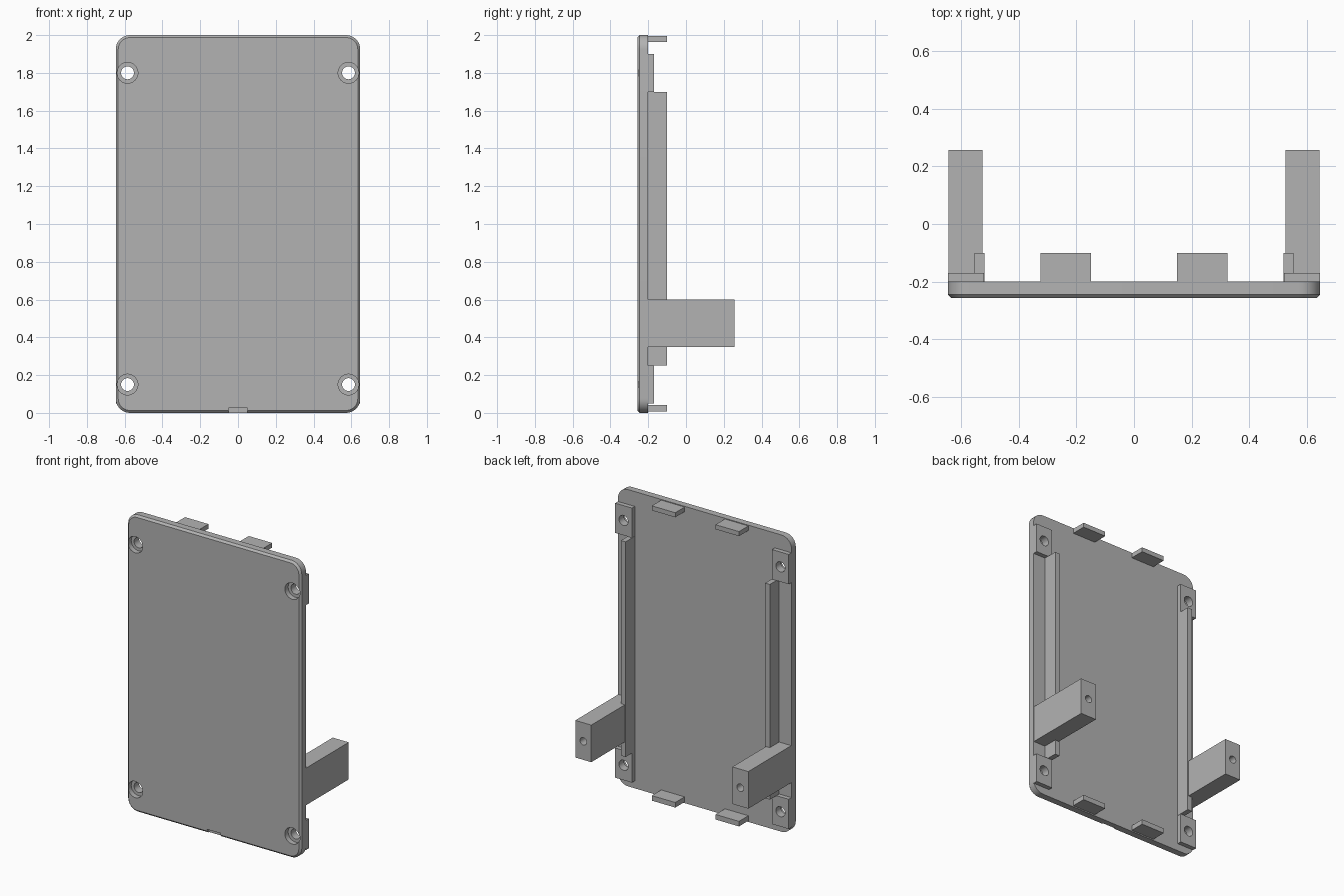
import bpy, bmesh, math
from mathutils import Matrix, Vector

cube = bpy.data.objects.get("Cube")
if cube:
    bpy.data.objects.remove(cube, do_unlink=True)

grey = bpy.data.materials.new("plain grey")
grey.use_nodes = True
COLOR = (0.45, 0.45, 0.45, 1)
grey.diffuse_color = COLOR
grey.node_tree.nodes["Principled BSDF"].inputs["Base Color"].default_value = COLOR

FRONT, BACK, PAD_BACK, RAIL_BACK, ARM_BACK = -0.258, -0.2, -0.17, -0.1, 0.258
HALF_W, HEIGHT = 0.647, 2.0


def finish(name, bm):
    mesh = bpy.data.meshes.new(name)
    bmesh.ops.recalc_face_normals(bm, faces=bm.faces)
    bm.to_mesh(mesh)
    bm.free()
    mesh.materials.append(grey)
    obj = bpy.data.objects.new(name, mesh)
    bpy.context.collection.objects.link(obj)
    return obj


def box(name, x, y, z):
    bm = bmesh.new()
    centre = Vector([(a + b) / 2 for a, b in (x, y, z)])
    size = Vector([abs(b - a) for a, b in (x, y, z)])
    place = Matrix.Translation(centre) @ Matrix.Diagonal(size).to_4x4()
    bmesh.ops.create_cube(bm, size=1, matrix=place)
    return finish(name, bm)


def rod(name, x, z, radius, y0, y1):
    bm = bmesh.new()
    place = Matrix.Translation((x, (y0 + y1) / 2, z)) @ Matrix.Rotation(math.pi / 2, 4, 'X')
    bmesh.ops.create_cone(bm, cap_ends=True, segments=32, radius1=radius, radius2=radius,
                          depth=y1 - y0, matrix=place)
    return finish(name, bm)


def cut(obj, cutters):
    bpy.context.view_layer.objects.active = obj
    for cutter in cutters:
        mod = obj.modifiers.new("cut", 'BOOLEAN')
        mod.operation, mod.solver, mod.object = 'DIFFERENCE', 'EXACT', cutter
        bpy.ops.object.modifier_apply(modifier=mod.name)


def outline(inset, y, radius=0.075, steps=8):
    # Rounded rectangle, shrunk by inset
    points = []
    for corner, (sx, sz) in enumerate([(1, 1), (-1, 1), (-1, -1), (1, -1)]):
        cx = sx * (HALF_W - radius)
        cz = HEIGHT / 2 + sz * (HEIGHT / 2 - radius)
        for i in range(steps + 1):
            a = math.pi / 2 * (corner + i / steps)
            r = radius - inset
            points.append((cx + r * math.cos(a), y, cz + r * math.sin(a)))
    return points


# Cover plate with a chamfered front edge
CHAMFER = 0.013
bm = bmesh.new()
rings = [[bm.verts.new(p) for p in outline(inset, y)]
         for inset, y in ((CHAMFER, FRONT), (0, FRONT + CHAMFER), (0, BACK))]
for a, b in zip(rings, rings[1:]):
    for i in range(len(a)):
        j = (i + 1) % len(a)
        bm.faces.new((a[i], a[j], b[j], b[i]))
bm.faces.new(rings[0])
bm.faces.new(rings[-1])
plate = finish("cover_plate", bm)

# Small pry notch in the bottom front edge
plate_cutters = [box("notch_cutter", (-0.05, 0.05), (FRONT - 0.1, FRONT + 0.02), (-0.1, 0.025))]
sockets = []
parts = [plate]
for side, sx in (("left", 1), ("right", -1)):
    # Screw pads, with stepped screw holes through pad and plate
    for level, z in (("lower", 0.15), ("upper", 1.8)):
        pad = box(f"{side}_{level}_screw_pad", (sx * 0.522, sx * HALF_W), (BACK, PAD_BACK), (z - 0.1, z + 0.1))
        hole = rod("screw_hole_cutter", sx * 0.585, z, 0.034, FRONT - 0.1, 0)
        bore = rod("screw_head_cutter", sx * 0.585, z, 0.055, FRONT - 0.1, FRONT + 0.035)
        cut(pad, [hole])
        plate_cutters += [bore, hole]
        parts.append(pad)
    # Long stiffening rail
    box(f"{side}_rail", (sx * 0.52, sx * 0.555), (BACK, RAIL_BACK), (0.25, 1.7))
    # Support arm with a screw hole in its end
    arm = box(f"{side}_support_arm", (sx * 0.526, sx * 0.645), (BACK, ARM_BACK), (0.35, 0.6))
    socket = rod("arm_hole_cutter", sx * 0.585, 0.475, 0.025, 0.05, ARM_BACK + 0.1)
    cut(arm, [socket])
    sockets.append(socket)
    parts.append(arm)
    # Locating tabs along the bottom and top edges
    for level, z in (("lower", (0.008, 0.042)), ("upper", (1.964, 1.995))):
        box(f"{side}_{level}_tab", (sx * 0.15, sx * 0.325), (BACK, RAIL_BACK), z)

cut(plate, plate_cutters)
for cutter in plate_cutters + sockets:
    bpy.data.objects.remove(cutter, do_unlink=True)

# Smooth the round walls, keep edges sharp
for obj in parts:
    bpy.ops.object.select_all(action='DESELECT')
    obj.select_set(True)
    bpy.context.view_layer.objects.active = obj
    bpy.ops.object.shade_smooth_by_angle(angle=math.radians(30))
